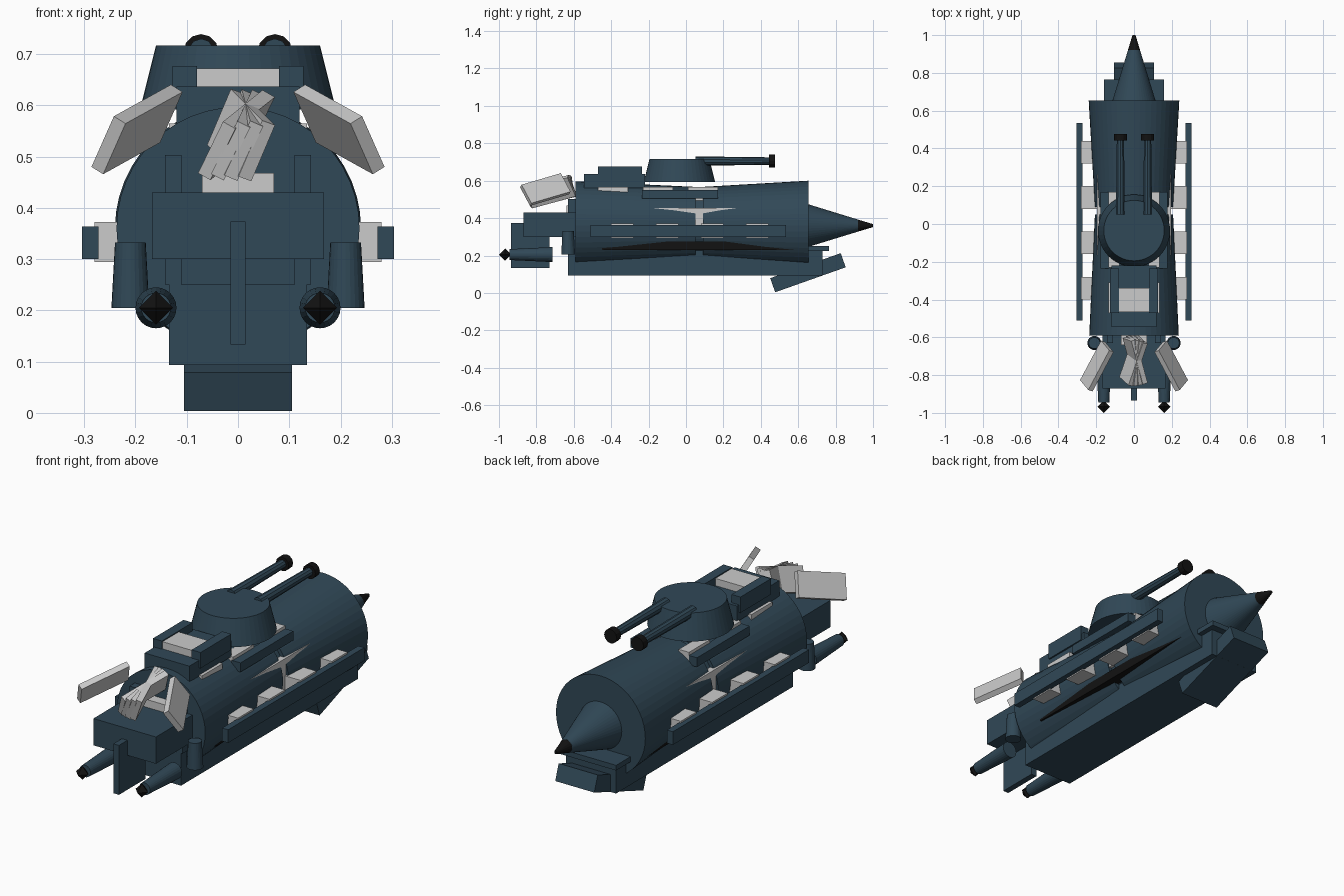
import bpy, bmesh
from math import sin, cos, radians
from mathutils import Matrix, Vector

if "Cube" in bpy.data.objects:
    bpy.data.objects.remove(bpy.data.objects["Cube"])


def material(name, rgb):
    m = bpy.data.materials.new(name)
    m.diffuse_color = (*rgb, 1)
    m.use_nodes = True
    m.node_tree.nodes["Principled BSDF"].inputs["Base Color"].default_value = m.diffuse_color
    return m


NAVY = material("navy_paint", (0.03, 0.065, 0.095))
BLACK = material("black_metal", (0.006, 0.006, 0.006))


def finish(name, bm, mat):
    me = bpy.data.meshes.new(name)
    bm.to_mesh(me)
    bm.free()
    ob = bpy.data.objects.new(name, me)
    bpy.context.collection.objects.link(ob)
    if mat:
        me.materials.append(mat)
    return ob


def oriented_box(name, matrix, mat=NAVY):
    bm = bmesh.new()
    bmesh.ops.create_cube(bm, size=1, matrix=matrix)
    return finish(name, bm, mat)


def box(name, x, y, z, mat=NAVY):
    """Box from (min, max) ranges."""
    c = Vector([(a + b) / 2 for a, b in (x, y, z)])
    s = [b - a for a, b in (x, y, z)]
    return oriented_box(name, Matrix.Translation(c) @ Matrix.Diagonal((*s, 1)), mat)


def pair(name, x, y, z, mat=NAVY):
    """Box and its mirror image across x = 0."""
    box(name + "_right", x, y, z, mat)
    box(name + "_left", (-x[1], -x[0]), y, z, mat)


def cone(name, start, end, r1, r2, mat=NAVY, sides=48):
    a, b = Vector(start), Vector(end)
    d = b - a
    m = Matrix.Translation((a + b) / 2) @ d.to_track_quat('Z', 'Y').to_matrix().to_4x4()
    bm = bmesh.new()
    bmesh.ops.create_cone(bm, cap_ends=True, segments=sides, radius1=r1, radius2=r2,
                          depth=d.length, matrix=m)
    return finish(name, bm, mat)


def vane(name, centre, yaw, roll):
    """Tilted plate that points forward and leans sideways."""
    yaw = radians(yaw)
    l = Vector((sin(yaw), -cos(yaw), -0.26)).normalized()
    t = l.cross(Vector((roll, 0.04, -0.11))).normalized()
    h = t.cross(l)
    m = Matrix((l * 0.245, t * 0.028, h * 0.12)).transposed().to_4x4()
    oriented_box(name, Matrix.Translation(centre) @ m, None)


# Hull: two tapered drums meeting at a recessed waist
ZC = 0.36
cone("hull_front", (0, -0.59, ZC), (0, 0.05, ZC), 0.237, 0.207)
cone("hull_rear", (0, 0.09, ZC), (0, 0.655, ZC), 0.207, 0.24)
cone("hull_waist", (0, 0.04, ZC), (0, 0.10, ZC), 0.19, 0.19)
box("inner_core", (-0.196, 0.196), (-0.3, 0.4), (0.30, 0.455), None)
box("inner_vent", (-0.196, 0.196), (-0.45, 0.58), (0.23, 0.275), BLACK)

# Tail spike
cone("tail_cone", (0, 0.65, ZC), (0, 0.92, ZC), 0.115, 0.032)
cone("tail_tip", (0, 0.92, ZC), (0, 1.0, ZC), 0.032, 0.008, BLACK, 16)

# Keel, rear lip and sloping rear ramp
box("keel", (-0.135, 0.135), (-0.63, 0.73), (0.093, 0.25))
box("rear_lip", (-0.16, 0.16), (0.60, 0.765), (0.225, 0.25))
oriented_box("rear_ramp", Matrix.Translation((0, 0.652, 0.108))
             @ Matrix.Rotation(radians(19.5), 4, 'X') @ Matrix.Diagonal((0.21, 0.40, 0.08, 1)))

# Side rails with grey spacers
pair("side_rail", (0.272, 0.304), (-0.51, 0.535), (0.30, 0.364))
for i in range(4):
    y = -0.40 + 0.24 * i
    pair(f"rail_spacer_{i}", (0.16, 0.28), (y, y + 0.12), (0.294, 0.372), None)

# Nose block, fin and supports
box("nose_block", (-0.168, 0.168), (-0.87, -0.55), (0.30, 0.43))
box("nose_fin", (-0.015, 0.015), (-0.935, -0.73), (0.133, 0.373))
pair("nose_bracket", (0.11, 0.142), (-0.63, -0.57), (0.25, 0.503))
box("nose_panel", (-0.07, 0.07), (-0.64, -0.57), (0.42, 0.468), None)

# Lower guns and their side canisters
for side, s in (("left", -1), ("right", 1)):
    x = 0.16 * s
    cone(f"lower_gun_{side}", (x, -0.945, 0.205), (x, -0.715, 0.205), 0.029, 0.04, NAVY, 24)
    bm = bmesh.new()
    bmesh.ops.create_uvsphere(bm, u_segments=4, v_segments=2, radius=0.033,
                              matrix=Matrix.Translation((x, -0.967, 0.205)))
    finish(f"lower_gun_tip_{side}", bm, BLACK)
    cone(f"canister_{side}", (0.21 * s, -0.63, 0.205), (0.21 * s, -0.63, 0.332),
         0.037, 0.03, NAVY, 24)

# Grey vanes: one on each side and a crossed fan in the middle
vane("vane_left", (-0.197, -0.752, 0.553), -28, -0.055)
vane("vane_right", (0.197, -0.752, 0.553), 28, 0.055)
for i, yaw in enumerate((-19, -7, 4, 15)):
    vane(f"vane_middle_{i}", (-0.003 + 0.003 * i, -0.722, 0.542), yaw, -0.055)

# Top deck in front of the turret
box("deck_base", (-0.12, 0.12), (-0.545, -0.22), (0.56, 0.637))
pair("deck_arm", (0.08, 0.128), (-0.47, -0.235), (0.60, 0.677))
box("deck_hatch", (-0.08, 0.08), (-0.465, -0.34), (0.60, 0.672), None)

# Shoulder plates and grey top blocks
pair("shoulder_plate", (0.13, 0.178), (-0.235, 0.17), (0.505, 0.55))
for i, (y0, y1) in enumerate(((-0.47, -0.31), (-0.23, -0.07), (0.01, 0.17))):
    pair(f"top_block_{i}", (0.08, 0.135), (y0, y1), (0.48, 0.565), None)

# Turret with twin barrels
cone("turret", (0, -0.035, 0.592), (0, -0.035, 0.717), 0.191, 0.16)
for side, x in (("left", -0.072), ("right", 0.072)):
    cone(f"barrel_{side}", (x, 0.05, 0.705), (x, 0.45, 0.705), 0.025, 0.02, NAVY, 10)
    cone(f"muzzle_{side}", (x, 0.443, 0.705), (x, 0.477, 0.705), 0.034, 0.034, BLACK, 12)
